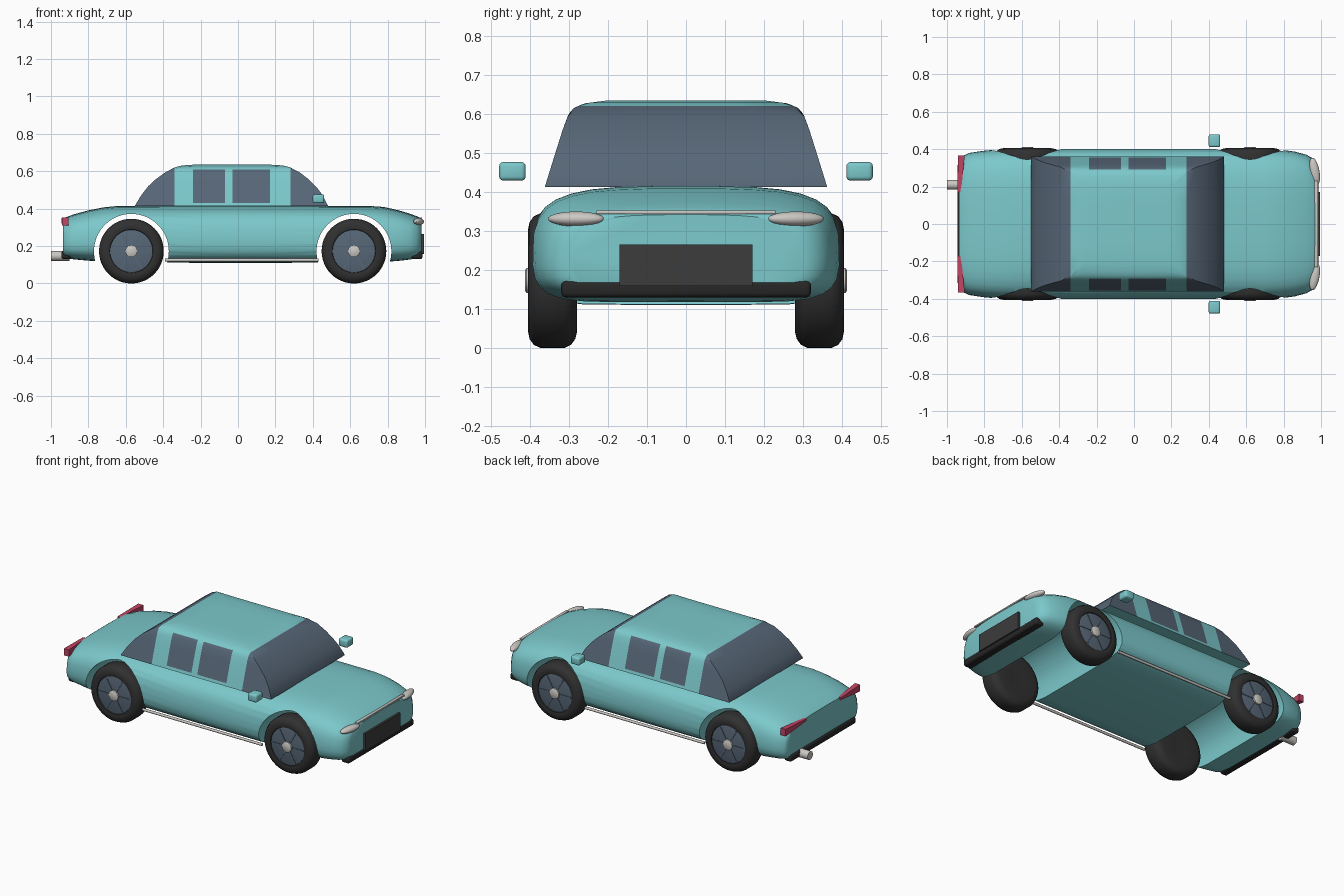
import bpy, bmesh, math
from mathutils import Vector

if "Cube" in bpy.data.objects:
    bpy.data.objects.remove(bpy.data.objects["Cube"])


def material(name, rgb):
    m = bpy.data.materials.new(name)
    m.diffuse_color = (*rgb, 1)
    m.use_nodes = True
    m.node_tree.nodes["Principled BSDF"].inputs["Base Color"].default_value = m.diffuse_color
    return m


TEAL = material("teal paint", (0.2, 0.58, 0.6))
GLASS = material("blue grey glass", (0.095, 0.135, 0.185))
TYRE = material("tyre rubber", (0.03, 0.03, 0.03))
PLATE = material("dark grey", (0.045, 0.045, 0.045))
BLACK = material("bumper black", (0.02, 0.02, 0.02))
CHROME = material("light grey metal", (0.6, 0.58, 0.55))
RED = material("red lamp", (0.55, 0.06, 0.13))


def finish(ob, angle=35):
    bpy.ops.object.select_all(action='DESELECT')
    ob.select_set(True)
    bpy.context.view_layer.objects.active = ob
    bpy.ops.object.shade_smooth_by_angle(angle=math.radians(angle))


def make(name, bm, *mats):
    bmesh.ops.recalc_face_normals(bm, faces=bm.faces)
    me = bpy.data.meshes.new(name)
    bm.to_mesh(me)
    bm.free()
    for m in mats:
        me.materials.append(m)
    ob = bpy.data.objects.new(name, me)
    bpy.context.collection.objects.link(ob)
    finish(ob)
    return ob


def loft(name, rings, *mats):
    """Skin closed rings of equal length and cap both ends."""
    bm = bmesh.new()
    vs = [[bm.verts.new(p) for p in r] for r in rings]
    n = len(vs[0])
    for a, b in zip(vs, vs[1:]):
        for i in range(n):
            j = (i + 1) % n
            bm.faces.new((a[i], a[j], b[j], b[i]))
    bm.faces.new(vs[0])
    bm.faces.new(vs[-1])
    return make(name, bm, *mats)


def mirrored(x, half):
    """Full ring at x from a half section running top centre to bottom centre."""
    return [(x, y, z) for y, z in half] + [(x, -y, z) for y, z in half[-2:0:-1]]


def lathe(name, profile, centre, axis, mat, n=48):
    """Turn (offset, radius) pairs round the x or y axis."""
    rings = []
    for o, r in profile:
        ring = []
        for i in range(n):
            a = 2 * math.pi * i / n
            c, s = r * math.cos(a), r * math.sin(a)
            d = (o, c, s) if axis == 'x' else (c, o, s)
            ring.append(Vector(centre) + Vector(d))
        rings.append(ring)
    return loft(name, rings, mat)


def box(name, centre, size, mat, bevel=0.0):
    bm = bmesh.new()
    bmesh.ops.create_cube(bm, size=1)
    for v in bm.verts:
        v.co = Vector(centre) + Vector([v.co[k] * size[k] for k in range(3)])
    if bevel:
        bmesh.ops.bevel(bm, geom=bm.edges[:], offset=bevel, segments=3, profile=0.5, affect='EDGES')
    return make(name, bm, mat)


# Lower body: stations of x, half width, top, bottom
SECTION = [(0, 1), (.25, .998), (.45, .988), (.6, .97), (.73, .935), (.83, .885), (.9, .82),
           (.95, .73), (.98, .61), (.995, .47), (1, .33), (.985, .21), (.95, .13),
           (.89, .07), (.8, .03), (.65, .005), (0, 0)]
STATIONS = [(-.935, .345, .345, .142), (-.925, .36, .352, .136), (-.88, .38, .369, .129),
            (-.8, .392, .391, .122), (-.72, .399, .407, .116), (-.64, .402, .415, .112),
            (0, .402, .416, .11), (.7, .402, .415, .112), (.78, .398, .409, .115),
            (.86, .387, .391, .121), (.92, .371, .373, .128), (.955, .352, .36, .134),
            (.975, .325, .35, .14), (.982, .30, .342, .148)]
body = loft("body", [mirrored(x, [(w * a, b + (t - b) * f) for a, f in SECTION])
                     for x, w, t, b in STATIONS], TEAL)

# Wheel arches run right through the body
WHEELS = (-.57, .62)
for wx in WHEELS:
    cutter = lathe("arch_cutter", [(-.6, .2), (.6, .2)], (wx, 0, .172), 'y', TEAL, 64)
    cutter.hide_render = True
    mod = body.modifiers.new("arch", 'BOOLEAN')
    mod.operation, mod.solver, mod.object = 'DIFFERENCE', 'EXACT', cutter
    bpy.context.view_layer.objects.active = body
    bpy.ops.object.modifier_apply(modifier=mod.name)
    bpy.data.objects.remove(cutter)
finish(body)

# Cabin: roof height along x, half width by height
BASE = .413
ROOF = [(-.55, .418), (-.52, .468), (-.48, .52), (-.44, .557), (-.39, .593), (-.34, .62),
        (-.3, .631), (-.24, .635), (-.07, .635), (-.03, .635), (.17, .635), (.21, .634),
        (.25, .629), (.28, .62), (.33, .594), (.38, .555), (.42, .515), (.45, .475), (.48, .418)]
WIDTH = [(.413, .362), (.5, .335), (.56, .316), (.6, .301), (.615, .288), (.627, .262), (.635, .2)]


def half_width(z):
    for (z0, w0), (z1, w1) in zip(WIDTH, WIDTH[1:]):
        if z <= z1:
            return w0 + (w1 - w0) * (z - z0) / (z1 - z0)
    return WIDTH[-1][1]


rings = []
for x, h in ROOF:
    half = [(0, h), (half_width(h) * .5, h)]
    for t in (1, .97, .94, .887, .8, .6, .3, .077, 0):
        z = BASE + t * (h - BASE)
        half.append((half_width(z), z))
    rings.append(mirrored(x, half + [(0, BASE)]))
cabin = loft("cabin", rings, TEAL, GLASS)
for f in cabin.data.polygons:
    c = f.center
    screen = c.x > .28 or c.x < -.34
    window = (-.24 < c.x < -.07 or -.03 < c.x < .17) and .43 < c.z < .61 and abs(c.y) > .25
    if f.normal.z > -.5 and (screen or window):
        f.material_index = 1

# Wheels: tyre, rim disc with spokes, hub
for wx in WHEELS:
    for s, side in ((1, "left"), (-1, "right")):
        name = ("front_" if wx > 0 else "rear_") + side
        c = (wx, 0, .173)

        def turn(part, prof, mat, n=48):
            lathe(name + part, [(s * o, r) for o, r in prof], c, 'y', mat, n)

        turn("_tyre", [(.284, .06), (.279, .13), (.284, .15), (.295, .165), (.312, .173),
                       (.372, .173), (.39, .165), (.401, .15), (.405, .13), (.402, .116),
                       (.392, .113)], TYRE)
        turn("_rim", [(.385, .115), (.397, .114), (.399, .108)], GLASS)
        turn("_hub", [(.39, .032), (.409, .032), (.413, .026)], CHROME, 24)
        for k in range(6):
            a = k * math.pi / 3
            spoke = box(name + "_spoke", (0, 0, 0), (.085, .006, .008), GLASS)
            spoke.rotation_euler = (0, -a, 0)
            spoke.location = (wx + .066 * math.cos(a), s * .399, .173 + .066 * math.sin(a))

# Parts that come in left and right pairs
for s, side in ((1, "left"), (-1, "right")):
    box(side + "_mirror", (.43, s * .445, .453), (.062, .068, .048), TEAL, .011)
    lathe(side + "_sill_rail", [(-.39, .008), (.43, .008)], (0, s * .375, .125), 'x', CHROME, 12)
    bm = bmesh.new()
    bmesh.ops.create_uvsphere(bm, u_segments=24, v_segments=16, radius=1)
    for v in bm.verts:
        v.co = Vector((.966 + .026 * v.co.x - .012 * v.co.y, s * (.282 + .072 * v.co.y),
                       .331 + .019 * v.co.z))
    make(side + "_headlight", bm, CHROME)
    # Tail lamp wedge, deeper and taller at its outer end
    loft(side + "_tail_lamp",
         [[(-.945, s * .17, .332), (-.925, s * .17, .332), (-.925, s * .17, .346), (-.945, s * .17, .346)],
          [(-.94, s * .365, .31), (-.905, s * .365, .31), (-.905, s * .365, .352), (-.94, s * .365, .352)]],
         RED)

# Front and rear trim
box("front_trim_bar", (.974, 0, .348), (.02, .46, .01), CHROME, .003)
box("front_grille", (.985, 0, .212), (.02, .342, .107), PLATE)
box("front_bumper", (.958, 0, .151), (.056, .64, .042), BLACK, .012)
box("rear_bumper", (-.92, 0, .151), (.05, .64, .042), BLACK, .012)
lathe("exhaust", [(-1, .02), (-1, .026), (-.9, .026)], (0, .21, .147), 'x', CHROME, 24)
